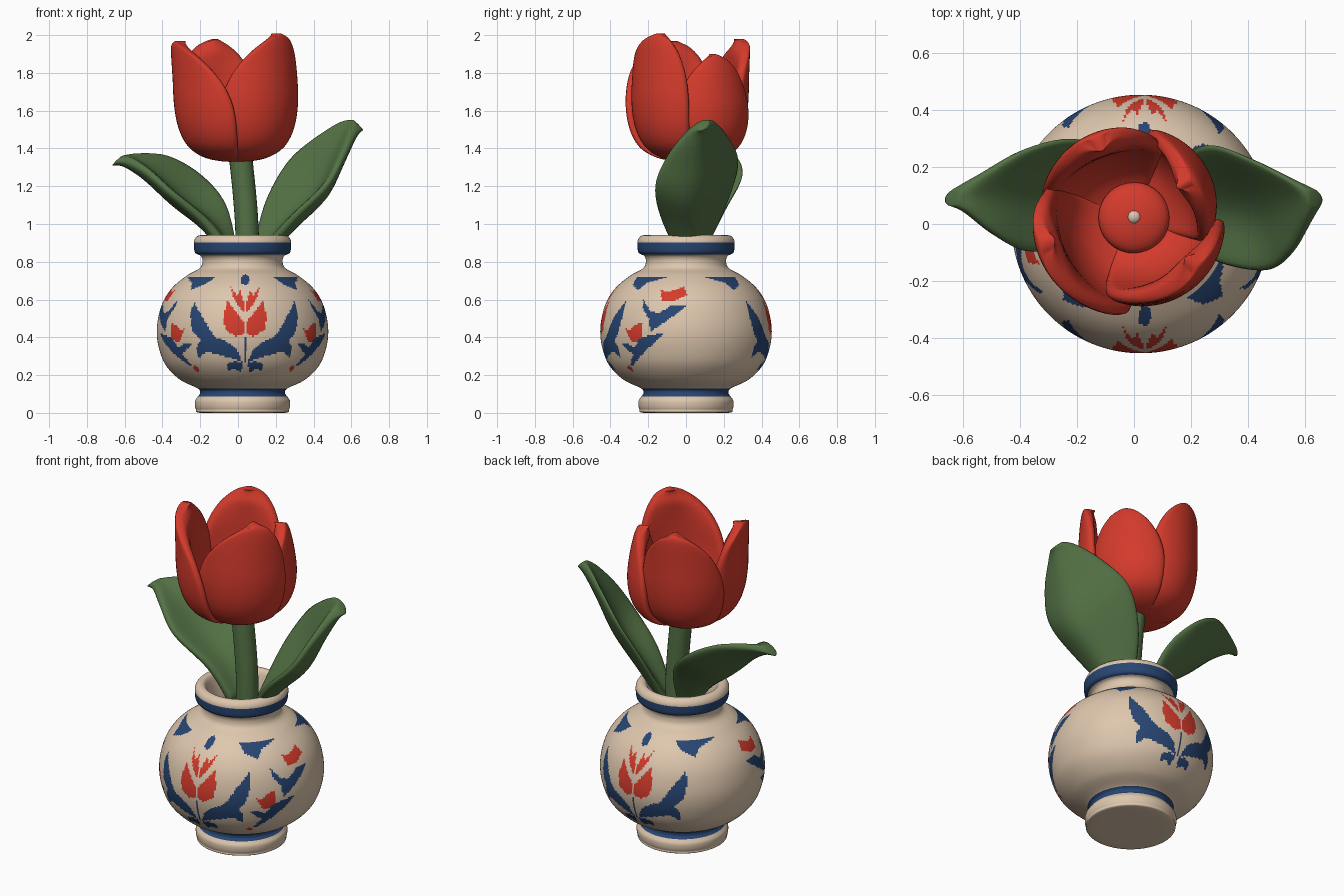
import bpy, bmesh, math
from mathutils import Vector

if "Cube" in bpy.data.objects:
    bpy.data.objects.remove(bpy.data.objects["Cube"])


def material(name, rgb):
    m = bpy.data.materials.new(name)
    m.diffuse_color = (*rgb, 1)
    m.use_nodes = True
    m.node_tree.nodes["Principled BSDF"].inputs["Base Color"].default_value = m.diffuse_color
    return m


CREAM = material("cream", (0.73, 0.57, 0.42))
BLUE = material("blue", (0.021, 0.060, 0.17))
RED = material("red", (0.66, 0.043, 0.025))
GREEN = material("green", (0.089, 0.17, 0.06))


def spline(pts, n):
    """Smooth curve through the points, n samples per span."""
    pts = [Vector(p) for p in pts]
    out = []
    for i in range(len(pts) - 1):
        a, b, c, d = pts[max(i - 1, 0)], pts[i], pts[i + 1], pts[min(i + 2, len(pts) - 1)]
        for k in range(n):
            t = k / n
            out.append(0.5 * (2 * b + (c - a) * t + (2 * a - 5 * b + 4 * c - d) * t * t
                              + (3 * b - a - 3 * c + d) * t ** 3))
    return out + [pts[-1]]


def add_object(name, verts, faces, mats, smooth_levels=0):
    me = bpy.data.meshes.new(name)
    me.from_pydata([tuple(v) for v in verts], [], faces)
    ob = bpy.data.objects.new(name, me)
    bpy.context.collection.objects.link(ob)
    for m in mats:
        me.materials.append(m)
    bm = bmesh.new()
    bm.from_mesh(me)
    bmesh.ops.recalc_face_normals(bm, faces=bm.faces)
    bm.to_mesh(me)
    bm.free()
    for p in me.polygons:
        p.use_smooth = True
    if smooth_levels:
        s = ob.modifiers.new("round", 'SUBSURF')
        s.levels = s.render_levels = smooth_levels
    return ob


def grid_faces(rows, cols):
    return [(r * cols + c, r * cols + (c + 1) % cols, (r + 1) * cols + (c + 1) % cols, (r + 1) * cols + c)
            for r in range(rows - 1) for c in range(cols)]


def closed_loft(name, rings, mat):
    """Skin closed rings (outer side there, inner side back) and cap both ends."""
    n = len(rings[0])
    faces = grid_faces(len(rings), n)
    for base in (0, (len(rings) - 1) * n):
        faces += [(base + i, base + i + 1, base + n - 2 - i, base + n - 1 - i) for i in range(n // 2 - 1)]
    add_object(name, [v for ring in rings for v in ring], faces, [mat], 1)


def lathe(name, profile, segs, mats, cx, cy):
    verts = [(cx + max(r, 0.0005) * math.cos(2 * math.pi * i / segs),
              cy + max(r, 0.0005) * math.sin(2 * math.pi * i / segs), z)
             for r, z in profile for i in range(segs)]
    return add_object(name, verts, grid_faces(len(profile), segs), mats)


# ---- vase: turned profile with a hollow neck
VX = 0.024
profile = [(0, 0), (.22, 0), (.247, .02), (.252, .06), (.238, .085), (.225, .105), (.238, .13),
           (.33, .175), (.405, .25), (.442, .34), (.454, .43), (.443, .52), (.415, .6), (.365, .67),
           (.29, .73), (.228, .765), (.212, .8), (.22, .83), (.25, .847), (.257, .88), (.255, .915),
           (.235, .938), (.205, .935), (.185, .89), (.165, .8), (.16, .74), (0, .74)]
vase = lathe("vase", spline(profile, 10), 280, [CREAM, BLUE, RED], VX, 0)

# painted motif outlines: (degrees away from the front, height), mirrored left and right
centre_motif = [
    (2, [(13, .595), (15, .5), (13, .44), (6, .405), (.8, .42), (.8, .48), (6, .53), (9, .56)]),
    (2, [(12, .67), (8, .60), (1.5, .535), (0, .56), (1.5, .60), (4, .65), (6, .62)]),
    (1, [(0, .735), (3, .725), (4, .705), (3, .685), (0, .675)]),
    (1, [(0, .40), (1, .40), (1, .27), (0, .27)]),
    (1, [(2, .27), (6, .34), (13, .38), (20, .40), (24, .44), (29, .50), (39, .59), (40, .52),
         (37, .43), (31, .385), (35, .345), (35, .29), (27, .325), (17, .305), (8, .285)]),
    (1, [(1, .26), (7, .275), (13, .26), (14, .225), (8, .235), (4, .215)]),
    (1, [(30, .72), (72, .72), (52, .69), (47, .652), (36, .68)])]
side_motif = [
    (2, [(44, .445), (48, .44), (51, .46), (58, .48), (58, .40), (54, .38), (49, .375)]),
    (2, [(69, .65), (76, .64), (88, .67), (91, .625), (80, .59), (72, .59)]),
    (2, [(37, .235), (40, .255), (43, .235), (40, .215)]),
    (1, [(56, .60), (64, .54), (70, .525), (79, .57), (91, .57), (84, .53), (75, .48),
         (65, .43), (63, .5), (57, .555)]),
    (1, [(38, .37), (45, .37), (51, .345), (57, .40), (75, .425), (67, .37), (57, .31),
         (45, .25), (42, .25), (49, .31), (44, .33)])]


def inside(x, y, poly):
    hit = False
    for (x1, y1), (x2, y2) in zip(poly, poly[1:] + poly[:1]):
        if (y1 > y) != (y2 > y) and x < x1 + (y - y1) * (x2 - x1) / (y2 - y1):
            hit = not hit
    return hit


for p in vase.data.polygons:
    x, y, z = p.center
    r = math.hypot(x - VX, y)
    if (0.088 < z < 0.13 and r > 0.2) or (0.838 < z < 0.9 and r > 0.212):
        p.material_index = 1
    elif 0.2 < z < 0.74 and r > 0.2:
        a = math.degrees(math.atan2(abs(x - VX - .014), -y))
        motifs = centre_motif + side_motif
        if a > 95:
            a, motifs = 180 - a, centre_motif
        for mat, poly in motifs:
            if inside(a, z, poly):
                p.material_index = mat
                break

# ---- stem
path = spline([(.045, .02, .73), (.048, .02, .95), (.035, .02, 1.15), (.012, .02, 1.37)], 5)
verts = [c + Vector((.062 * math.cos(a), .062 * math.sin(a), 0))
         for c in path for a in [2 * math.pi * i / 24 for i in range(24)]]
add_object("stem", verts, grid_faces(len(path), 24), [GREEN])


# ---- leaves: stations of front edge, keel, back edge, with a plump lens section
def leaf(name, stations, side):
    across = [spline(s, 4) for s in stations]
    columns = [spline([row[i] for row in across], 4) for i in range(len(across[0]))]
    n, rows = len(columns), len(columns[0])
    out = Vector((side * .7, 0, -.7))
    rings = []
    for j in range(rows):
        row = [col[j] for col in columns]
        th = [.03 + .045 * (1 - (2 * i / (n - 1) - 1) ** 2) for i in range(n)]
        rings.append([v + out * t * .5 for v, t in zip(row, th)]
                     + [v - out * t * .5 for v, t in zip(row, th)][::-1])
    closed_loft(name, rings, GREEN)


leaf("right_leaf", [
    [(.12, -.03, .82), (.10, .03, .80), (.08, .07, .80)],
    [(.28, -.13, 1.02), (.26, .05, .99), (.14, .21, 1.09)],
    [(.465, -.165, 1.20), (.425, .05, 1.16), (.26, .28, 1.32)],
    [(.555, -.10, 1.36), (.525, .07, 1.36), (.41, .23, 1.45)],
    [(.61, 0, 1.48), (.60, .09, 1.495), (.55, .16, 1.53)],
    [(.64, .06, 1.52), (.64, .09, 1.525), (.63, .12, 1.535)]], 1)
leaf("left_leaf", [
    [(-.04, -.02, .82), (-.04, .03, .80), (-.01, .07, .80)],
    [(-.16, -.05, 1.0), (-.14, .08, .98), (-.06, .21, 1.08)],
    [(-.36, -.10, 1.17), (-.31, .1, 1.12), (-.19, .30, 1.25)],
    [(-.49, -.04, 1.285), (-.465, .1, 1.26), (-.37, .27, 1.355)],
    [(-.59, .04, 1.34), (-.58, .1, 1.33), (-.53, .18, 1.365)],
    [(-.645, .065, 1.335), (-.645, .09, 1.335), (-.63, .12, 1.345)]], -1)

# ---- flower: four thick overlapping petals around the axis
FX, FY, FZ = -0.012, 0.022, 1.33
# height share, outer radius, half width in degrees
shape = spline([(0, .06, 58), (.03, .16, 58), (.12, .25, 56), (.28, .30, 55), (.48, .315, 53),
                (.68, .305, 46), (.84, .29, 34), (.94, .275, 21), (.985, .26, 12), (1, .245, 6)], 3)


def petal(name, angle, twist, top, tip_radius, scale, wide):
    n, rings = 13, []
    for zf, r, w in shape:
        lean = (tip_radius - .275 * scale) * zf ** 3
        outer, inner = [], []
        for i in range(n):
            u = 2 * i / (n - 1) - 1
            a = math.radians(angle + twist * zf ** 3 + wide * w * u)
            rad = r * scale + lean + (.022 * u - .02 * u * u) * min(1, r / .25) * (1 - zf ** 3)
            z = FZ + (top - FZ) * zf - .012 * u * u * zf
            th = (.04 + .05 * (1 - u * u)) * (1 if zf < .9 else 1 - 4 * (zf - .9))
            for side, q in ((outer, rad), (inner, rad - min(th, r * .6))):
                side.append(Vector((FX + q * math.cos(a), FY + q * math.sin(a), z)))
        rings.append(outer + inner[::-1])
    closed_loft(name, rings, RED)


petal("left_petal", 214, -18, 1.97, .36, 1.07, 1.05)
petal("front_petal", 304, 20, 2.01, .32, 1.04, 1.0)
petal("right_petal", 30, 3, 1.90, .275, 1.02, .9)
petal("back_petal", 117, -4, 1.98, .335, 1.0, .97)

# ---- flower base and its pale centre
dome = [(.125 * math.sin(math.pi * i / 12), 1.375 - .05 * math.cos(math.pi * i / 12)) for i in range(13)]
lathe("flower_base", dome, 32, [RED], 0, FY)
lathe("flower_centre", [(0, 1.42), (.022, 1.42), (.022, 1.428), (0, 1.428)], 10, [CREAM], 0, .025)
